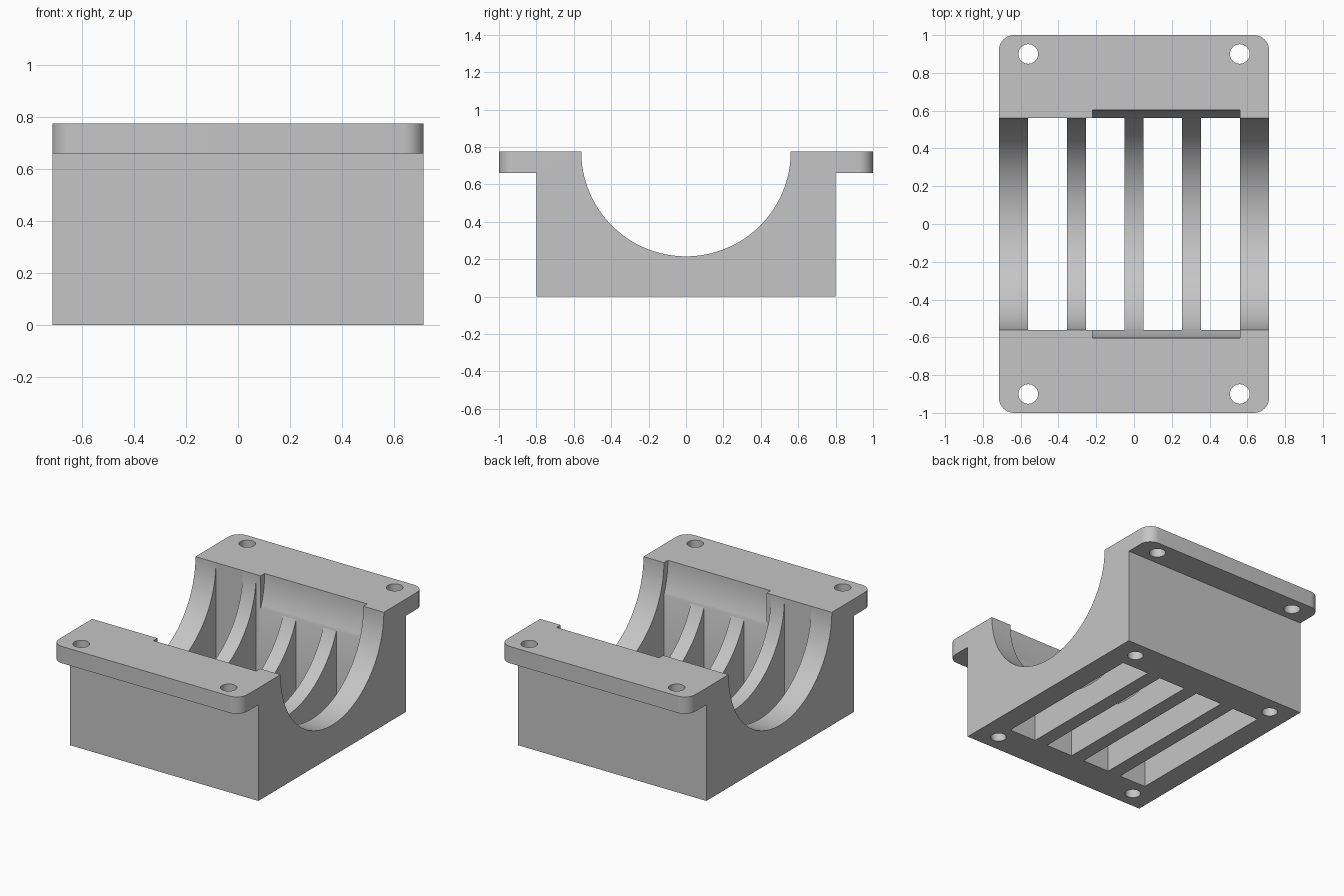
import bpy, bmesh, math
from mathutils import Matrix

if "Cube" in bpy.data.objects:
    bpy.data.objects.remove(bpy.data.objects["Cube"], do_unlink=True)

HALF_X, TOP, LIP = 0.715, 0.775, 0.66
BODY_Y, FLANGE_Y, BORE, RECESS = 0.8, 1.0, 0.56, 0.603

grey = bpy.data.materials.new("plain grey")
grey.use_nodes = True
grey.diffuse_color = (0.56, 0.56, 0.56, 1)
grey.node_tree.nodes["Principled BSDF"].inputs["Base Color"].default_value = grey.diffuse_color


def make_object(name, bm):
    bmesh.ops.recalc_face_normals(bm, faces=bm.faces[:])
    mesh = bpy.data.meshes.new(name)
    bm.to_mesh(mesh)
    bm.free()
    mesh.materials.append(grey)
    obj = bpy.data.objects.new(name, mesh)
    bpy.context.collection.objects.link(obj)
    return obj


def add_box(bm, x0, x1, y0, y1, z0, z1):
    centre = Matrix.Translation(((x0 + x1) / 2, (y0 + y1) / 2, (z0 + z1) / 2))
    size = Matrix.Diagonal((x1 - x0, y1 - y0, z1 - z0, 1))
    bmesh.ops.create_cube(bm, size=1, matrix=centre @ size)


def add_cylinder(bm, radius, length, matrix, sides):
    bmesh.ops.create_cone(bm, cap_ends=True, segments=sides, radius1=radius,
                          radius2=radius, depth=length, matrix=matrix)


def cut(target, cutter):
    cutter.hide_render = True
    mod = target.modifiers.new(cutter.name, "BOOLEAN")
    mod.operation, mod.solver, mod.object = "DIFFERENCE", "EXACT", cutter
    bpy.ops.object.modifier_apply(modifier=mod.name)
    bpy.data.objects.remove(cutter, do_unlink=True)


# Cradle: flanged side profile with the half-round trough, extruded along x
right_half = [(BODY_Y, 0), (BODY_Y, LIP), (FLANGE_Y, LIP), (FLANGE_Y, TOP)]
steps = 64
arc = [(BORE * math.cos(math.pi * i / steps), TOP - BORE * math.sin(math.pi * i / steps))
       for i in range(steps + 1)]
profile = right_half + arc + [(-y, z) for y, z in reversed(right_half)]
bm = bmesh.new()
face = bm.faces.new([bm.verts.new((-HALF_X, y, z)) for y, z in profile])
ext = bmesh.ops.extrude_face_region(bm, geom=[face])
bmesh.ops.translate(bm, vec=(2 * HALF_X, 0, 0),
                    verts=[v for v in ext["geom"] if isinstance(v, bmesh.types.BMVert)])

# Rounded outer corners of the flanges
corners = [e for e in bm.edges
           if all(abs(v.co.y) > FLANGE_Y - 0.01 for v in e.verts)
           and abs(e.verts[0].co.z - e.verts[1].co.z) > 0.05]
bmesh.ops.bevel(bm, geom=corners, offset=0.08, segments=10, profile=0.5, affect="EDGES")
cradle = make_object("cradle_block", bm)
bpy.context.view_layer.objects.active = cradle
cradle.select_set(True)

# Wider round seat along part of the trough
bm = bmesh.new()
x0, x1 = -0.22, 0.56
add_cylinder(bm, RECESS, x1 - x0,
             Matrix.Translation(((x0 + x1) / 2, 0, TOP)) @ Matrix.Rotation(math.pi / 2, 4, "Y"), 128)
cut(cradle, make_object("seat_cutter", bm))

# Four slots right through the floor, leaving the ribs between them
bm = bmesh.new()
width, gap = 0.205, 0.1
for i in range(4):
    start = -0.56 + i * (width + gap)
    end = 0.56 if i == 3 else start + width
    add_box(bm, start, end, -BORE, BORE, -0.1, 0.9)
cut(cradle, make_object("slot_cutter", bm))

# Through holes in the flanges and blind holes in the underside
bm = bmesh.new()
for sx in (-1, 1):
    for sy in (-1, 1):
        add_cylinder(bm, 0.052, 0.4, Matrix.Translation((0.56 * sx, 0.9 * sy, 0.72)), 32)
        add_cylinder(bm, 0.05, 0.8, Matrix.Translation((0.56 * sx, 0.68 * sy, 0)), 32)
cut(cradle, make_object("hole_cutter", bm))

bpy.ops.object.shade_smooth_by_angle(angle=math.radians(30))
